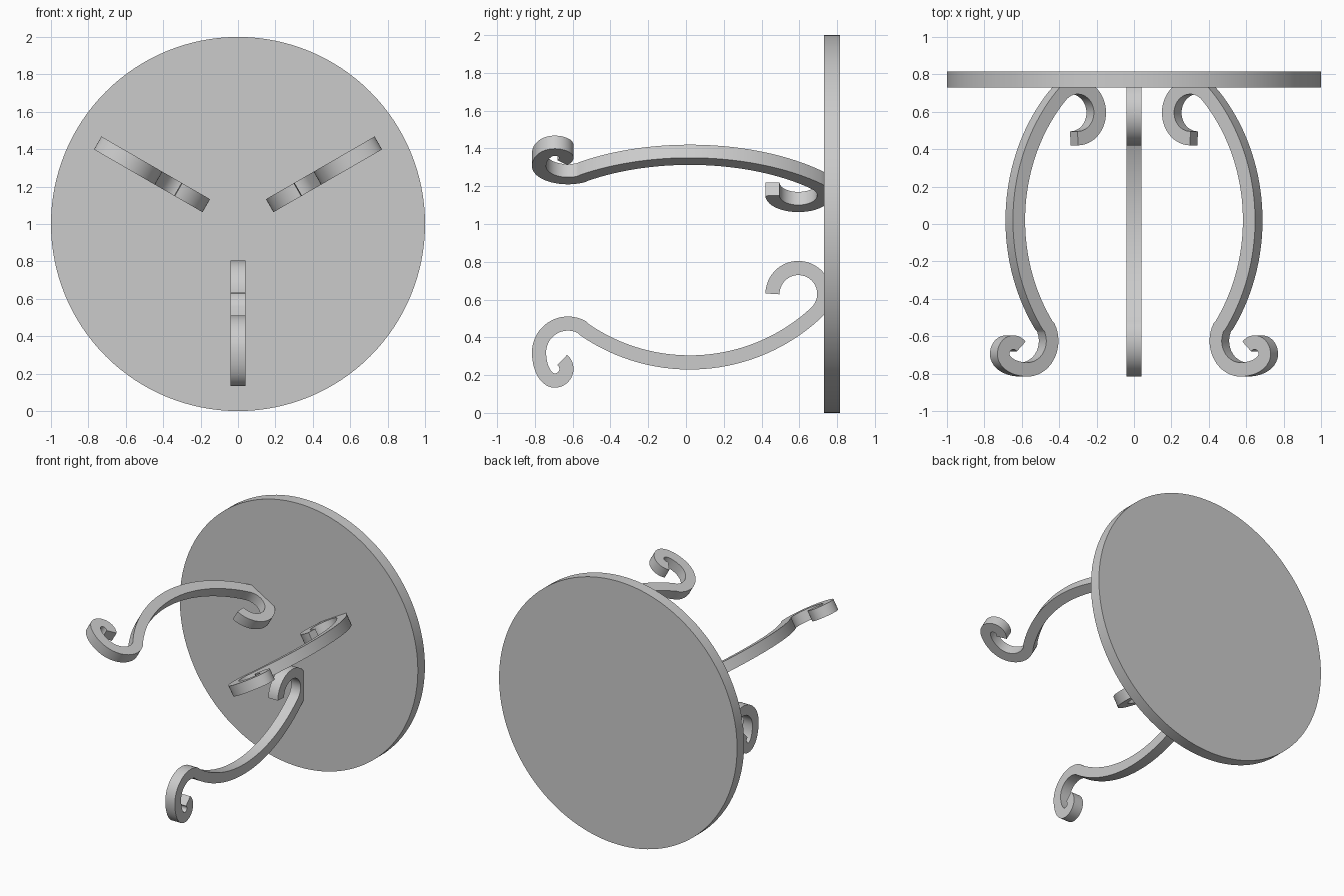
import bpy, bmesh
from math import sin, cos, pi, atan2, radians
from mathutils import Vector, Matrix

cube = bpy.data.objects.get("Cube")
if cube:
    bpy.data.objects.remove(cube, do_unlink=True)

grey = bpy.data.materials.new("plain_grey")
grey.use_nodes = True
grey.diffuse_color = (0.6, 0.6, 0.6, 1)
grey.node_tree.nodes["Principled BSDF"].inputs["Base Color"].default_value = (0.6, 0.6, 0.6, 1)


def finish(obj):
    obj.data.materials.append(grey)
    bpy.ops.object.select_all(action='DESELECT')
    obj.select_set(True)
    bpy.context.view_layer.objects.active = obj
    bpy.ops.object.shade_smooth_by_angle(angle=radians(35))


def arc(path, centre, ry, rz, start, end, steps):
    """Append an elliptical arc in the y-z plane, skipping a shared first point."""
    for i in range(1 if path else 0, steps + 1):
        a = start + (end - start) * i / steps
        path.append(Vector((centre[0] + ry * cos(a), centre[1] + rz * sin(a))))


def angle_to(a, b):
    return atan2(b[1] - a[1], b[0] - a[0])


# Round top, standing on its rim
bpy.ops.mesh.primitive_cylinder_add(vertices=128, radius=1, depth=0.085,
                                    location=(0, 0.7725, 1), rotation=(pi / 2, 0, 0))
top = bpy.context.object
top.name = "table_top"
finish(top)

# Leg centre line: upper scroll, long bow, foot scroll, tightening hook
scroll, bow, foot, hook = (0.595, 0.63), (0.02, 1.25), (-0.625, 0.32), (-0.695, 0.233)
path = []
join = angle_to(bow, scroll)
arc(path, scroll, 0.137, 0.137, pi, join, 32)
arc(path, bow, 0.983, 0.983, join, angle_to(bow, foot), 32)
arc(path, foot, 0.153, 0.153, angle_to(foot, bow), pi, 20)
arc(path, (hook[0], foot[1]), 0.083, 0.149, pi, 1.5 * pi, 14)
arc(path, hook, 0.062, 0.062, 1.5 * pi, radians(410), 18)

HALF_BAND, HALF_WIDTH = 0.0375, 0.04


def make_leg(name, turn):
    """Sweep a rectangular bar along the centre line and turn it about the top's axis."""
    bm = bmesh.new()
    rings = []
    for i, p in enumerate(path):
        t = (path[min(i + 1, len(path) - 1)] - path[max(i - 1, 0)]).normalized()
        n = Vector((-t.y, t.x)) * HALF_BAND
        corners = [(-1, -1), (1, -1), (1, 1), (-1, 1)]
        rings.append([bm.verts.new((sx * HALF_WIDTH, p.x + s * n.x, p.y + s * n.y))
                      for sx, s in corners])
    for a, b in zip(rings, rings[1:]):
        for k in range(4):
            j = (k + 1) % 4
            bm.faces.new((a[k], a[j], b[j], b[k]))
    bm.faces.new(rings[0])
    bm.faces.new(rings[-1])
    bmesh.ops.recalc_face_normals(bm, faces=bm.faces)
    bmesh.ops.rotate(bm, verts=bm.verts, cent=(0, 0, 1), matrix=Matrix.Rotation(turn, 3, 'Y'))
    mesh = bpy.data.meshes.new(name)
    bm.to_mesh(mesh)
    bm.free()
    obj = bpy.data.objects.new(name, mesh)
    bpy.context.collection.objects.link(obj)
    finish(obj)


for i, name in enumerate(("lower_leg", "right_leg", "left_leg")):
    make_leg(name, i * 2 * pi / 3)
